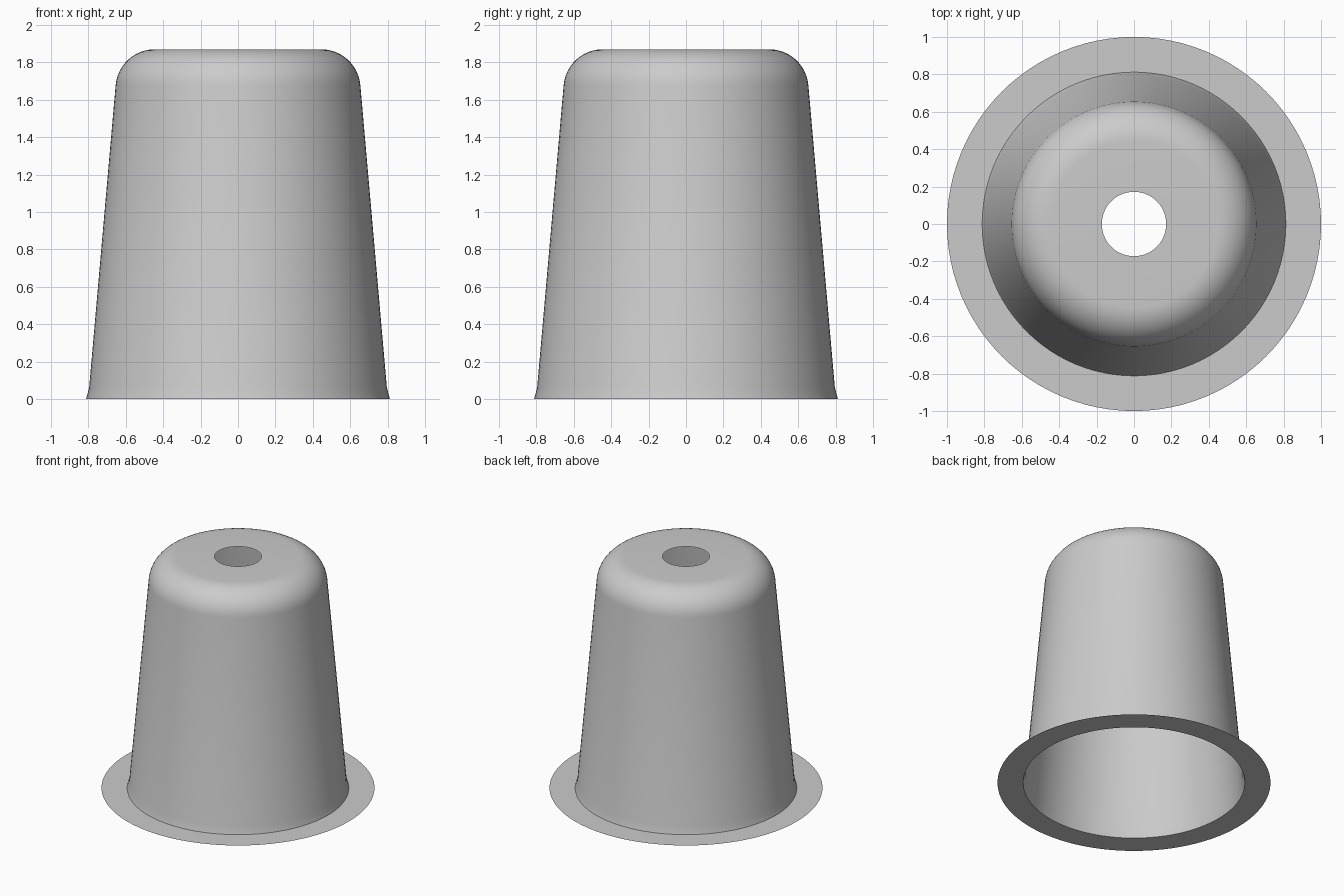
import bpy, bmesh, math

cube = bpy.data.objects.get("Cube")
if cube:
    bpy.data.objects.remove(cube, do_unlink=True)

SEGMENTS = 96

grey = bpy.data.materials.new("light grey")
grey.use_nodes = True
colour = (0.6, 0.6, 0.6, 1)
grey.diffuse_color = colour
grey.node_tree.nodes["Principled BSDF"].inputs["Base Color"].default_value = colour


def lathe(name, profile):
    """Spin an open (radius, height) profile around z into a thin shell."""
    bm = bmesh.new()
    rings = []
    for r, z in profile:
        rings.append([bm.verts.new((r * math.cos(a), r * math.sin(a), z))
                      for a in (math.tau * i / SEGMENTS for i in range(SEGMENTS))])
    # Profiles run from the outside bottom inward, so normals face out and up
    for low, high in zip(rings, rings[1:]):
        for i in range(SEGMENTS):
            j = (i + 1) % SEGMENTS
            bm.faces.new((low[i], low[j], high[j], high[i]))
    mesh = bpy.data.meshes.new(name)
    bm.to_mesh(mesh)
    bm.free()
    mesh.materials.append(grey)
    obj = bpy.data.objects.new(name, mesh)
    bpy.context.collection.objects.link(obj)
    bpy.ops.object.select_all(action='DESELECT')
    obj.select_set(True)
    bpy.context.view_layer.objects.active = obj
    bpy.ops.object.shade_smooth_by_angle(angle=math.radians(35))
    return obj


# Rounded shoulder between the tapered wall and the flat top
shoulder = []
for k in range(13):
    a = math.radians(5 + 85 * k / 12)
    shoulder.append((0.445 + 0.21 * math.cos(a), 1.66 + 0.21 * math.sin(a)))

# Flat flange, flared foot, tapered wall, shoulder, top with centre hole
lathe("flanged_cup", [(1, 0), (0.812, 0), (0.796, 0.06)] + shoulder + [(0.172, 1.87)])
